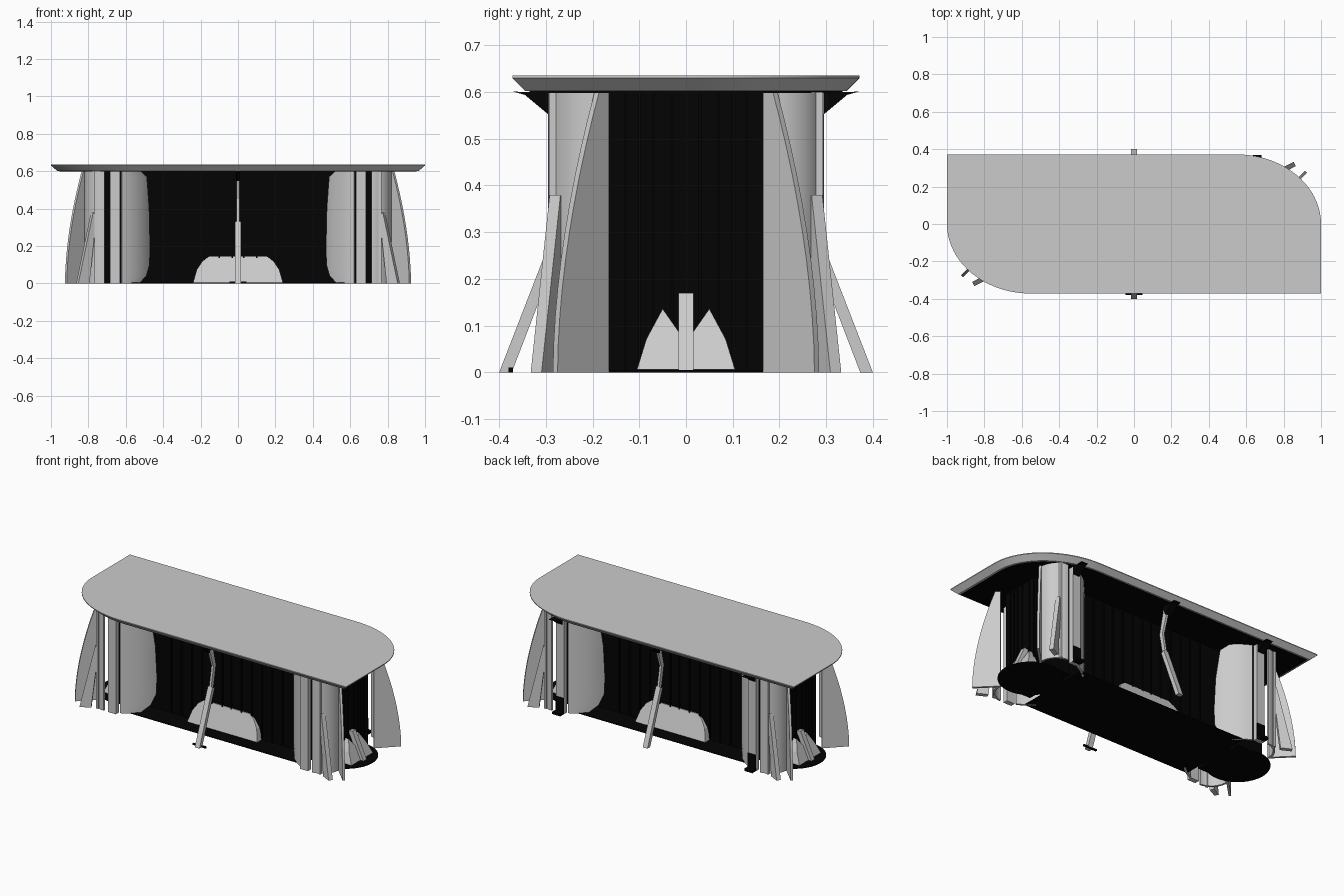
import bpy, bmesh
from math import sin, cos, pi, radians
from mathutils import Vector

if "Cube" in bpy.data.objects:
    bpy.data.objects.remove(bpy.data.objects["Cube"])

dark = bpy.data.materials.new("dark_panel")
dark.diffuse_color = (0.001, 0.001, 0.001, 1)
dark.use_nodes = True
dark.node_tree.nodes["Principled BSDF"].inputs["Base Color"].default_value = dark.diffuse_color


def finish(name, bm, mirror="", mat=None, smooth=False):
    """Turn a bmesh into an object, mirrored about the world x and/or y planes."""
    bmesh.ops.recalc_face_normals(bm, faces=bm.faces)
    me = bpy.data.meshes.new(name)
    bm.to_mesh(me)
    bm.free()
    ob = bpy.data.objects.new(name, me)
    bpy.context.collection.objects.link(ob)
    if mat:
        me.materials.append(mat)
    if smooth:
        bpy.ops.object.select_all(action='DESELECT')
        ob.select_set(True)
        bpy.context.view_layer.objects.active = ob
        bpy.ops.object.shade_smooth_by_angle(angle=radians(30))
    if mirror:
        m = ob.modifiers.new("mirror", 'MIRROR')
        m.use_axis = ("x" in mirror, "y" in mirror, False)
        m.use_mirror_merge = False
    return ob


def loft(name, loops, **kw):
    """Closed solid through stacked loops of equal length."""
    bm = bmesh.new()
    rings = [[bm.verts.new(p) for p in lp] for lp in loops]
    n = len(rings[0])
    for a, b in zip(rings, rings[1:]):
        for i in range(n):
            j = (i + 1) % n
            bm.faces.new((a[i], a[j], b[j], b[i]))
    bm.faces.new(rings[0][::-1])
    bm.faces.new(rings[-1])
    return finish(name, bm, **kw)


def blade(name, origin, angle, profile, thick, **kw):
    """Upright plate: (distance, z) profile in a vertical plane at an angle."""
    d = Vector((cos(radians(angle)), sin(radians(angle)), 0))
    side = Vector((-d.y, d.x, 0)) * thick / 2
    o = Vector((*origin, 0))
    pts = [o + d * u + Vector((0, 0, z)) for u, z in profile]
    return loft(name, [[p - side for p in pts], [p + side for p in pts]], **kw)


def box(name, x0, x1, y0, y1, z0, z1, **kw):
    base = [(x0, y0), (x1, y0), (x1, y1), (x0, y1)]
    return loft(name, [[(x, y, z) for x, y in base] for z in (z0, z1)], **kw)


def disc(cx, r, z, n=48):
    return [(cx + r * cos(2 * pi * i / n), r * sin(2 * pi * i / n), z) for i in range(n)]


def shell(name, centre, r, thick, a0, stops, n=20, **kw):
    """Upright curved wall from angle a0 to a height-dependent end angle."""
    bm = bmesh.new()
    rows = []
    for z, a1 in stops:
        angles = [radians(a0 + (a1 - a0) * i / n) for i in range(n + 1)]
        rows.append([[bm.verts.new((centre[0] + q * cos(a), centre[1] + q * sin(a), z))
                      for q in (r - thick, r)] for a in angles])
    for lo, hi in zip(rows, rows[1:]):
        for i in range(n):
            for k in (0, 1):
                bm.faces.new((lo[i][k], lo[i + 1][k], hi[i + 1][k], hi[i][k]))
        for i in (0, n):
            bm.faces.new((lo[i][0], lo[i][1], hi[i][1], hi[i][0]))
    for row in (rows[0], rows[-1]):
        for i in range(n):
            bm.faces.new((row[i][0], row[i + 1][0], row[i + 1][1], row[i][1]))
    return finish(name, bm, smooth=True, **kw)


# Table top: two opposite rounded corners, undercut rim, dark lining beneath
half = [(1, -0.372)] + [(0.55 + 0.45 * cos(pi / 2 * i / 20), 0.372 * sin(pi / 2 * i / 20))
                        for i in range(21)]
outline = half + [(-x, -y) for x, y in half]
loft("table_top", [[(x * sx, y * sy, z) for x, y in outline]
                   for sx, sy, z in ((0.967, 0.925, 0.602), (1, 1, 0.63), (1, 1, 0.635))],
     smooth=True)
loft("table_lining", [[(x * 0.955, y * 0.9, z) for x, y in outline] for z in (0.598, 0.603)], mat=dark)

# Base discs, floor plate, core wall and recessed end walls
DX, R = 0.74, 0.295
loft("end_base", [disc(DX, 0.18, 0.0), disc(DX, 0.18, 0.005)], mirror="x", mat=dark)
box("floor_plate", -0.58, 0.58, -0.24, 0.24, 0, 0.004, mat=dark)
box("core_wall", -0.6, 0.6, -0.105, 0.105, 0.004, 0.6, mat=dark)
box("end_wall", 0.6, 0.77, -0.17, 0.17, 0.005, 0.6, mirror="x", mat=dark)

# Slim vertical ribs on the walls
for x in (0.03, 0.1, 0.17, 0.24, 0.31, 0.38):
    box("wall_rib", x - 0.004, x + 0.004, 0.1, 0.112, 0.004, 0.6, mirror="xy", mat=dark)
for y in (0.03, 0.07, 0.1, 0.13):
    box("end_rib", 0.765, 0.777, y - 0.003, y + 0.003, 0.005, 0.6, mirror="xy", mat=dark)

# Curved inner shells with clipped edges, and tighter corner columns
shell("inner_shell", (DX, 0), R, 0.012, 114,
      ((0, 136), (0.04, 148), (0.1, 155), (0.2, 156), (0.4, 154), (0.57, 149), (0.6, 138)),
      mirror="xy")
shell("corner_column", (0.71, 0.185), 0.11, 0.012, 0, ((0, 88), (0.6, 88)), mirror="xy")

# Posts standing between shell and column
box("shell_post", 0.63, 0.685, 0.265, 0.295, 0, 0.6, mirror="xy")
box("slim_post", 0.752, 0.768, 0.27, 0.293, 0, 0.6, mirror="xy")

# Dark feet, caps and top brackets on the rear posts
for s in (-1, 1):
    box("post_foot", s * 0.685, s * 0.63, 0.29, 0.33, 0, 0.015, mat=dark)
    box("post_foot_cap", s * 0.685, s * 0.63, 0.292, 0.299, 0.015, 0.1, mat=dark)
bracket = [(0.27, 0.598), (0.37, 0.601), (0.345, 0.594), (0.29, 0.548)]
for x in (-0.66, 0.0, 0.66):
    blade("rear_bracket", (x, 0), 90, bracket, 0.045, mat=dark)
blade("front_bracket", (0, 0), -90, bracket, 0.02, mat=dark)

# Curved corner fins
fin = [(0.24, 0)] + [(0.396 - 0.126 * (i / 10) ** 1.8, 0.06 * i) for i in range(11)] + [(0.24, 0.6)]
blade("corner_fin", (0.64, 0), 45, fin, 0.014, mirror="xy")

# Leaning corner struts
blade("corner_strut", (0.74, 0.26), 27, [(0.067, 0), (0.134, 0), (0.045, 0.38), (0.025, 0.36)],
      0.026, mirror="xy")

# Middle struts and upper braces, front and back
blade("middle_strut", (0, 0), 90, [(0.373, 0), (0.4, 0), (0.272, 0.33), (0.25, 0.32)], 0.032, mirror="y")
blade("middle_brace", (0, 0), 90, [(0.25, 0.32), (0.272, 0.33), (0.25, 0.45), (0.3, 0.6), (0.26, 0.6),
                                   (0.225, 0.45)], 0.014, mirror="y")
box("front_foot", -0.045, 0.045, -0.38, -0.37, 0, 0.01, mat=dark)

# Sloping skirts at the foot of the core wall
skirt = [(-0.24, 0), (0.24, 0), (0.22, 0.07), (0.19, 0.115), (0.155, 0.138),
         (-0.155, 0.138), (-0.19, 0.115), (-0.22, 0.07)]
loft("wall_skirt", [[(x, 0.1, z + 0.005) for x, z in skirt],
                    [(x, 0.155 - 0.33 * z, z + 0.005) for x, z in skirt]], mirror="y")

# Twin-peaked skirt and short strut at each recessed end
peaks = [(-0.105, 0), (0.105, 0), (0.085, 0.065), (0.05, 0.13), (0.015, 0.08),
         (-0.015, 0.08), (-0.05, 0.13), (-0.085, 0.065)]
loft("end_skirt", [[(0.765, y, z + 0.006) for y, z in peaks],
                   [(0.85 - 0.45 * z, y, z + 0.006) for y, z in peaks]], mirror="x")
blade("end_strut", (0, 0), 0, [(0.84, 0.005), (0.87, 0.005), (0.795, 0.17), (0.765, 0.165)], 0.032,
      mirror="x")
